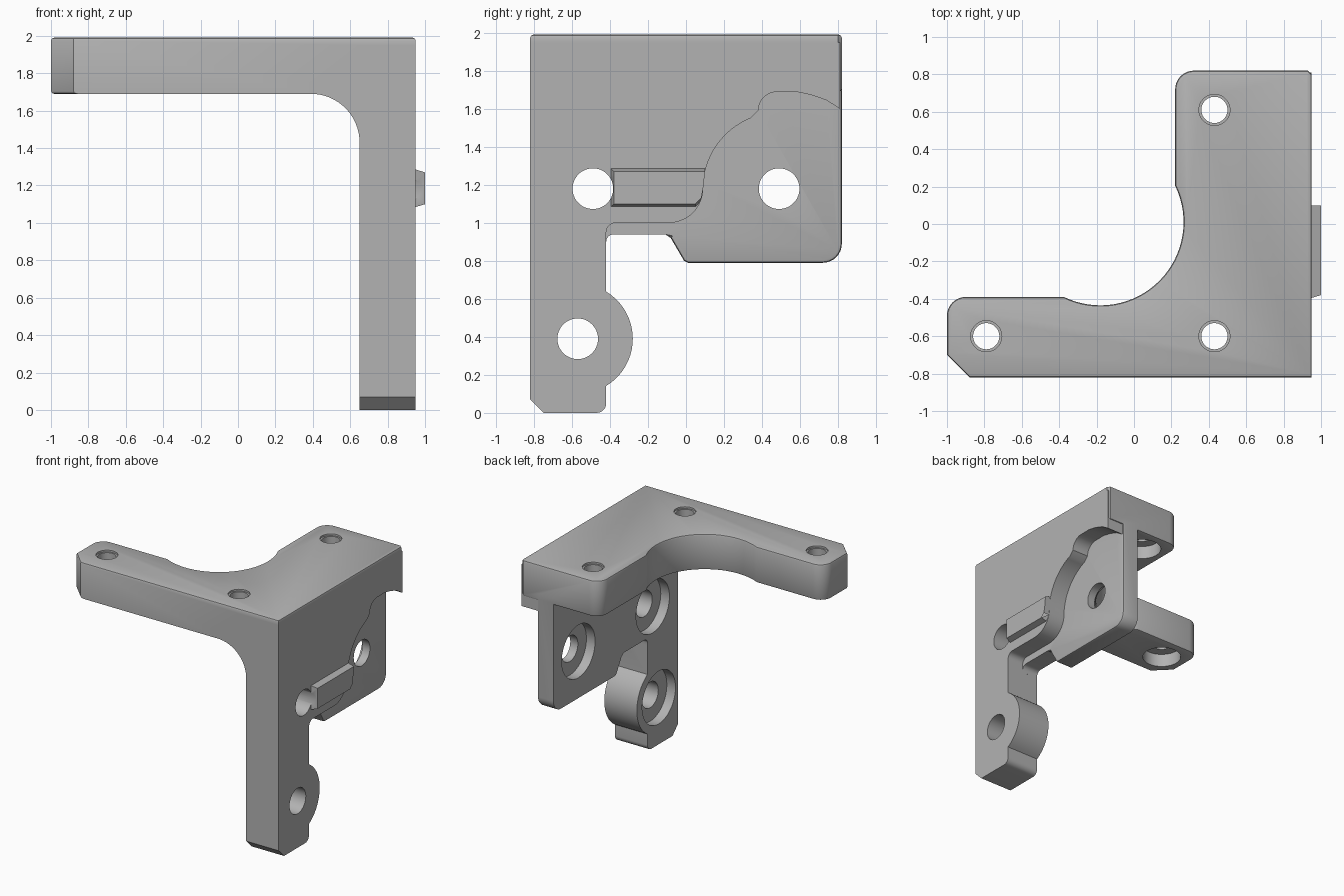
import bpy, bmesh, math
from mathutils import Vector

cube = bpy.data.objects.get("Cube")
if cube:
    bpy.data.objects.remove(cube, do_unlink=True)

grey = bpy.data.materials.new("plain_grey")
grey.use_nodes = True
GREY = (0.45, 0.45, 0.45, 1)
grey.diffuse_color = GREY
grey.node_tree.nodes["Principled BSDF"].inputs["Base Color"].default_value = GREY

# Where a profile's (u, v) and its depth go in space
PLACE = {"x": lambda u, v, d: (d, u, v),
         "y": lambda u, v, d: (u, d, v),
         "z": lambda u, v, d: (u, v, d)}


def arc(cu, cv, r, start, end, n=12):
    angles = [math.radians(start + (end - start) * i / n) for i in range(n + 1)]
    return [(cu + r * math.cos(a), cv + r * math.sin(a)) for a in angles]


def prism(name, axis, points, low, high, bevel_rule=None, adjust=None):
    """Extrude a profile along an axis, optionally rounding chosen edges."""
    bm = bmesh.new()
    rings = [[bm.verts.new(PLACE[axis](u, v, d)) for u, v in points] for d in (low, high)]
    bm.faces.new(rings[0])
    bm.faces.new(rings[1])
    n = len(points)
    for i in range(n):
        j = (i + 1) % n
        bm.faces.new((rings[0][i], rings[0][j], rings[1][j], rings[1][i]))
    if adjust:
        for v in rings[1]:
            adjust(v.co)
    bmesh.ops.recalc_face_normals(bm, faces=bm.faces)
    if bevel_rule:
        edges = [e for e in bm.edges if bevel_rule(e.verts[0].co, e.verts[1].co)]
        bmesh.ops.bevel(bm, geom=edges, offset=0.016, segments=2, profile=0.5, affect="EDGES")
    mesh = bpy.data.meshes.new(name)
    bm.to_mesh(mesh)
    bm.free()
    mesh.materials.append(grey)
    obj = bpy.data.objects.new(name, mesh)
    bpy.context.collection.objects.link(obj)
    return obj


def combine(body, tool, operation):
    mod = body.modifiers.new("combine", "BOOLEAN")
    mod.operation = operation
    mod.solver = "EXACT"
    mod.object = tool
    bpy.context.view_layer.objects.active = body
    bpy.ops.object.modifier_apply(modifier=mod.name)
    bpy.data.objects.remove(tool, do_unlink=True)


def drill(body, axis, u, v, radius, low, high):
    tool = prism("drill", axis, arc(u, v, radius, 0, 352.5, 47), low, high)
    combine(body, tool, "DIFFERENCE")


# Top plate: angled arms around a large round cutout
top_outline = ([(0.95, -0.82), (0.95, 0.80), (0.93, 0.82)]
               + arc(0.32, 0.72, 0.10, 90, 180, 8)
               + arc(-0.18, 0.01, 0.445, 26, -116, 32)
               + arc(-0.90, -0.49, 0.10, 90, 180, 8)
               + [(-1, -0.70), (-0.88, -0.82)])


def top_edges(a, b):
    if a.z > 1.98 and b.z > 1.98:
        return True
    at_front = a.y < -0.81 and b.y < -0.81
    at_side = a.x > 0.94 and b.x > 0.94
    return a.z < 1.7 and b.z < 1.7 and not at_front and not at_side


bracket = prism("angle_bracket", "z", top_outline, 1.69, 1.99, top_edges)

# Thick side plate with its round ear and stepped rear edge
side_outline = ([(-0.82, 1.95), (-0.82, 0.07), (-0.75, 0)]
                + arc(-0.47, 0.05, 0.05, -90, 0, 6)
                + arc(-0.57, 0.39, 0.29, -59, 59, 20)
                + arc(-0.37, 0.95, 0.05, 180, 90, 6)
                + arc(-0.09, 1.18, 0.18, -90, 0, 10)
                + arc(0.49, 1.18, 0.40, 179, 112, 16)
                + arc(0.48, 1.59, 0.10, 180, 82, 8)
                + [(0.58, 1.69), (0.66, 1.673), (0.74, 1.645), (0.81, 1.60), (0.81, 1.95)])
combine(bracket, prism("side_plate", "x", side_outline, 0.65, 0.95), "UNION")

# Thin recessed side plate
thin_outline = ([(-0.5, 1.9), (-0.5, 0.88), (-0.42, 0.88)]
                + arc(-0.38, 0.90, 0.04, 180, 90, 6)
                + [(-0.11, 0.94), (-0.08, 0.92), (-0.01, 0.80), (0.01, 0.79)]
                + arc(0.72, 0.89, 0.10, -90, 0, 8)
                + [(0.82, 1.75), (0.78, 1.9)])
combine(bracket, prism("thin_plate", "x", thin_outline, 0.65, 0.80,
                       lambda a, b: min(a.x, b.x) > 0.79 and min(a.y, b.y) > -0.3
                       and max(a.z, b.z) < 1.8), "UNION")

# Inner corner fillet
fillet_outline = arc(0.39, 1.43, 0.26, 0, 90, 16) + [(0.39, 1.75), (0.72, 1.75), (0.72, 1.43)]
combine(bracket, prism("corner_fillet", "y", fillet_outline, -0.82, -0.38), "UNION")


# Raised guide key with sloped sides
def slope(co):
    co.z = min(max(co.z, 1.10), 1.27)
    co.y = max(co.y, -0.38)


key_outline = [(-0.41, 1.07), (0.05, 1.07), (0.08, 1.13), (0.09, 1.18), (0.10, 1.30), (-0.41, 1.30)]
combine(bracket, prism("guide_key", "x", key_outline, 0.90, 1.0, adjust=slope), "UNION")

# Side holes with inner counterbores
for y, z in ((-0.49, 1.18), (0.49, 1.18), (-0.57, 0.39)):
    drill(bracket, "x", y, z, 0.107, 0.4, 1.2)
    drill(bracket, "x", y, z, 0.22, 0.4, 0.73)

# Top holes with a shallow rim above and counterbores below
for x, y in ((0.43, 0.61), (0.43, -0.60), (-0.79, -0.60)):
    drill(bracket, "z", x, y, 0.07, 1.4, 2.2)
    drill(bracket, "z", x, y, 0.083, 1.975, 2.2)
    drill(bracket, "z", x, y, 0.15, 1.3, 1.80)

bpy.ops.object.select_all(action="DESELECT")
bracket.select_set(True)
bpy.context.view_layer.objects.active = bracket
bpy.ops.object.shade_smooth_by_angle(angle=math.radians(30))
